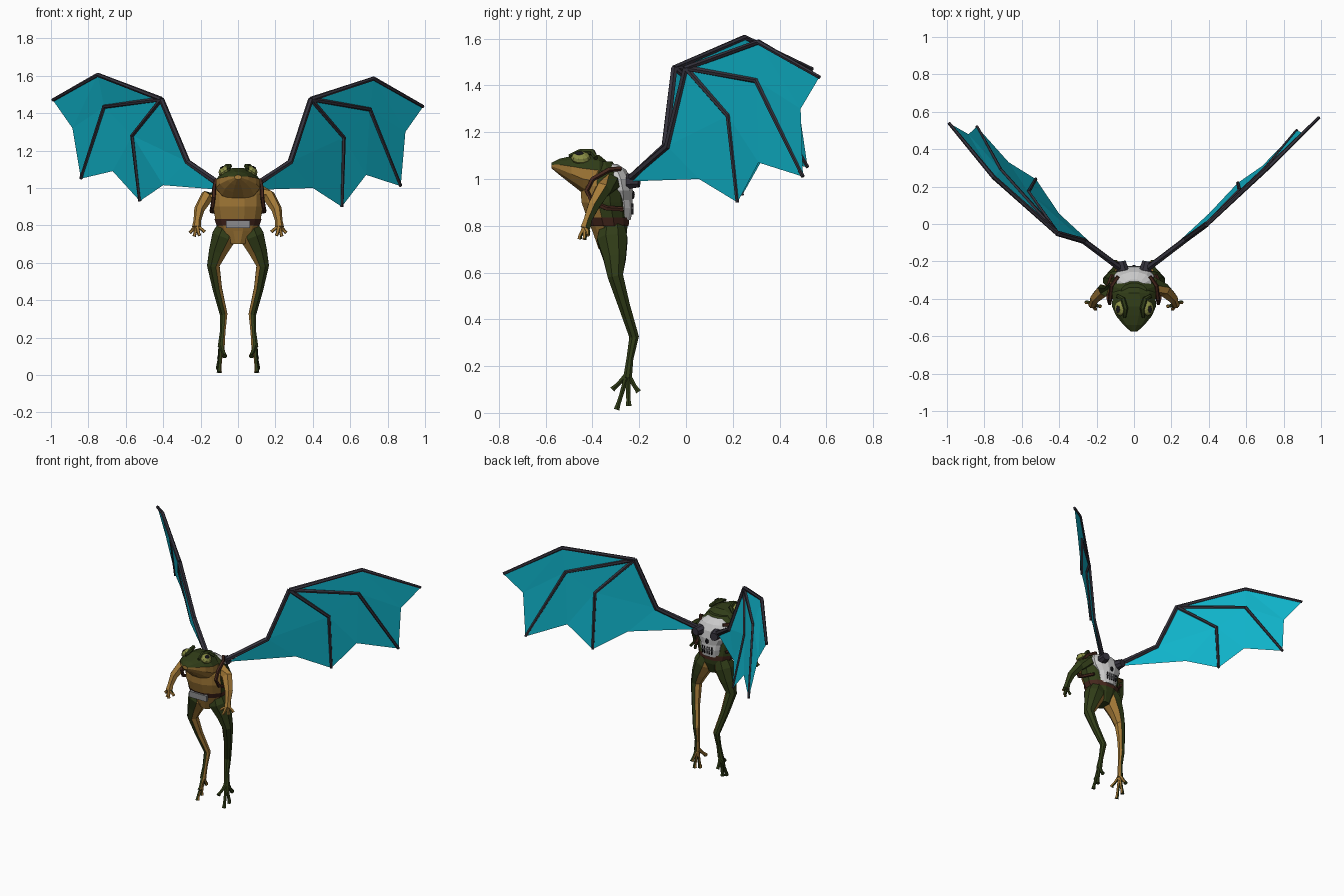
import bpy, bmesh, math
from mathutils import Vector, Matrix

if "Cube" in bpy.data.objects:
    bpy.data.objects.remove(bpy.data.objects["Cube"])

def material(name, rgb):
    m = bpy.data.materials.new(name)
    m.diffuse_color = (*rgb, 1)
    m.use_nodes = True
    m.node_tree.nodes["Principled BSDF"].inputs["Base Color"].default_value = m.diffuse_color
    return m

GREEN = material("dark green skin", (0.030, 0.046, 0.009))
TAN = material("tan belly", (0.38, 0.20, 0.04))
TEAL = material("teal membrane", (0.005, 0.46, 0.60))
BONE = material("charcoal wing bone", (0.035, 0.032, 0.045))
WHITE = material("skull white", (0.58, 0.58, 0.58))
BROWN = material("brown leather", (0.06, 0.02, 0.012))
EYE = material("yellow green eye", (0.25, 0.27, 0.06))
GREY = material("buckle grey", (0.26, 0.26, 0.27))
BLACK = material("near black", (0.008, 0.008, 0.01))

def finish(name, bm, mats, rule=None):
    """Turn a bmesh into an object; rule(normal, centre) picks the second colour."""
    bmesh.ops.recalc_face_normals(bm, faces=bm.faces)
    bm.normal_update()
    if rule:
        for f in bm.faces:
            f.material_index = int(bool(rule(f.normal, f.calc_center_median())))
    me = bpy.data.meshes.new(name)
    bm.to_mesh(me)
    bm.free()
    for m in mats:
        me.materials.append(m)
    ob = bpy.data.objects.new(name, me)
    bpy.context.collection.objects.link(ob)
    return ob

def skin(name, rings, mats, rule=None, caps=True):
    """Bridge a list of equal-length closed rings."""
    bm = bmesh.new()
    vs = [[bm.verts.new(p) for p in r] for r in rings]
    n = len(vs[0])
    for a, b in zip(vs, vs[1:]):
        for i in range(n):
            bm.faces.new((a[i], a[(i + 1) % n], b[(i + 1) % n], b[i]))
    if caps:
        bm.faces.new(vs[0])
        bm.faces.new(vs[-1])
    return finish(name, bm, mats, rule)

def oval(c, u, v, n):
    return [Vector(c) + u * math.cos(2 * math.pi * (i + .5) / n)
            + v * math.sin(2 * math.pi * (i + .5) / n) for i in range(n)]

def stack(name, rows, mats, rule=None, n=12, caps=True):
    """Upright body from rows of (z, y centre, half width, half depth)."""
    return skin(name, [oval((0, y, z), Vector((w, 0, 0)), Vector((0, d, 0)), n)
                       for z, y, w, d in rows], mats, rule, caps)

def tube(name, pts, radii, mats, rule=None, n=6):
    """Faceted limb following pts with a radius at each point."""
    pts = [Vector(p) for p in pts]
    if not isinstance(radii, (list, tuple)):
        radii = [radii] * len(pts)
    rings = []
    for i, (p, r) in enumerate(zip(pts, radii)):
        t = (pts[min(i + 1, len(pts) - 1)] - pts[max(i - 1, 0)]).normalized()
        ref = Vector((1, 0, 0)) if abs(t.x) < .8 else Vector((0, 0, 1))
        u = t.cross(ref).normalized()
        rings.append(oval(p, u * r, t.cross(u) * r, n))
    return skin(name, rings, mats, rule)

def ball(name, c, size, mat, tilt=0, seg=10):
    bm = bmesh.new()
    bmesh.ops.create_uvsphere(bm, u_segments=seg, v_segments=6, radius=1)
    bm.transform(Matrix.Translation(c) @ Matrix.Rotation(tilt, 4, 'Y') @ Matrix.Diagonal((*size, 1)))
    return finish(name, bm, [mat])

def box(name, c, size, mat):
    bm = bmesh.new()
    bmesh.ops.create_cube(bm, size=1)
    bm.transform(Matrix.Translation(c) @ Matrix.Diagonal((*size, 1)))
    return finish(name, bm, [mat])

# Torso: tan in front, green behind
stack("torso", [(.70, -.325, .045, .05), (.77, -.325, .10, .075), (.83, -.335, .125, .09),
                (.90, -.35, .138, .10), (.97, -.355, .138, .10), (1.03, -.355, .12, .085),
                (1.075, -.36, .07, .045)],
      [GREEN, TAN], lambda n, c: n.y < -.3 and c.z < 1.04)

# Head: rows of (y, top, bottom, half width), tan jaw below the mouth
rows = [(-.33, 1.07, .94, .09), (-.37, 1.105, .92, .118), (-.44, 1.11, .935, .122),
        (-.49, 1.10, .975, .10), (-.54, 1.088, 1.015, .058), (-.575, 1.07, 1.045, .018)]
skin("head", [oval((0, y, (a + b) / 2), Vector((w, 0, 0)), Vector((0, 0, (a - b) / 2)), 12)
              for y, a, b, w in rows], [GREEN, TAN],
     lambda n, c: c.z < 1.035 + max(0, -.47 - c.y) * .25 and c.y < -.37)

# Belt and buckle
stack("belt", [(.80, -.33, .119, .088), (.835, -.336, .131, .096)], [BROWN], caps=False)
box("buckle", (0, -.427, .806), (.13, .02, .04), GREY)

# Skull shaped backpack
stack("skull_pack", [(.825, -.275, .065, .04), (.875, -.275, .075, .05), (.91, -.28, .08, .052),
                     (.95, -.285, .108, .06), (1.0, -.295, .112, .062), (1.04, -.31, .095, .055),
                     (1.065, -.325, .055, .03)], [WHITE])
ball("skull_nose", (0, -.227, .932), (.013, .008, .018), BLACK, seg=6)
box("skull_mouth", (0, -.229, .876), (.08, .01, .006), GREY)
for i in range(5):
    box("tooth_gap", (-.034 + .017 * i, -.229, .872), (.004, .01, .048), BLACK)

# Wing joints per side: root, elbow, wrist, outer finger, middle finger, inner finger, membrane edge
WINGS = {
    1: [(.07, -.24, 1.0), (.28, -.08, 1.14), (.39, 0, 1.475), (.725, .31, 1.585), (.99, .57, 1.435),
        (.705, .30, 1.42), (.87, .50, 1.01), (.565, .18, 1.27), (.555, .22, .90),
        (.895, .49, 1.30), (.685, .31, 1.07), (.40, .055, 1.0), (.09, -.23, .99)],
    -1: [(-.07, -.24, 1.0), (-.27, -.09, 1.14), (-.41, -.05, 1.475), (-.75, .25, 1.605),
         (-.99, .54, 1.47), (-.715, .29, 1.435), (-.84, .52, 1.05), (-.565, .17, 1.28),
         (-.525, .24, .93), (-.885, .48, 1.32), (-.67, .33, 1.09), (-.40, .055, 1.015),
         (-.09, -.23, .99)]}
PANELS = [(2, 3, 5), (3, 4, 9), (3, 9, 5), (5, 9, 6), (2, 5, 7), (5, 6, 10), (5, 10, 7),
          (7, 10, 8), (1, 2, 7), (1, 7, 11), (7, 8, 11), (12, 1, 11)]

for s, P in WINGS.items():
    side = "right" if s > 0 else "left"
    # Membrane
    bm = bmesh.new()
    vs = [bm.verts.new(p) for p in P]
    for f in PANELS:
        bm.faces.new([vs[i] for i in f])
    bmesh.ops.delete(bm, geom=[v for v in bm.verts if not v.link_faces], context='VERTS')
    finish(side + "_wing_membrane", bm, [TEAL])
    # Wing bones
    tube(side + "_wing_arm", [P[0], P[1], P[2]], [.018, .016, .015], [BONE])
    for k, ids in enumerate([(2, 3, 4), (2, 5, 6), (2, 7, 8)]):
        tube(f"{side}_wing_finger_{k}", [P[i] for i in ids], [.013, .012, .009], [BONE])
    # Wing socket in the skull eye
    tube(side + "_wing_socket", [(s * .06, -.25, .99), (s * .07, -.20, .99)], [.036, .027], [BONE], n=8)

    # Eye with a dark pupil
    ball(side + "_eye", (s * .072, -.45, 1.09), (.036, .042, .027), EYE, s * .6)
    ball(side + "_pupil", (s * .086, -.457, 1.11), (.013, .021, .005), BLACK, s * .6, 8)
    tube(side + "_brow", [(s * .05, -.50, 1.098), (s * .045, -.45, 1.117), (s * .06, -.40, 1.115),
                         (s * .09, -.385, 1.09)], [.008, .014, .014, .01], [GREEN])

    inner = lambda n, c, s=s: n.x * s < -.15
    front = lambda n, c: n.y < -.1

    # Arm, hand and fingers
    tube(side + "_arm", [(s * .10, -.32, .985), (s * .165, -.355, .955), (s * .207, -.395, .885),
                         (s * .218, -.42, .825), (s * .222, -.43, .79)],
         [.042, .037, .028, .02, .024], [GREEN, TAN], front)
    for k, (x, y, z) in enumerate([(.178, -.44, .765), (.205, -.455, .745), (.235, -.435, .742),
                                   (.258, -.42, .76)]):
        tube(f"{side}_finger_{k}", [(s * .221, -.43, .80), (s * (x * .7 + .0665), y + .002, z + .012),
                                    (s * x, y, z)], [.012, .009, .010], [GREEN, TAN], front, 5)

    # Leg: thigh, knee, shin, long ankle
    tube(side + "_leg", [(s * .055, -.315, .80), (s * .075, -.315, .74), (s * .108, -.305, .66),
                         (s * .132, -.302, .585), (s * .11, -.265, .46), (s * .077, -.222, .325),
                         (s * .082, -.24, .23), (s * .09, -.25, .15)],
         [.055, .07, .052, .036, .027, .022, .016, .02], [GREEN, TAN], inner, 8)
    # Webless toes spread fore and aft
    for k, (x, y, z) in enumerate([(.072, -.315, .10), (.10, -.297, .014), (.105, -.245, .03),
                                   (.098, -.203, .09)]):
        mid = (s * (x * .6 + .036), y * .6 - .10, z * .6 + .064)
        tube(f"{side}_toe_{k}", [(s * .09, -.25, .165), mid, (s * x, y * .85 - .0375, z * .85 + .024),
                                 (s * x, y, z)], [.014, .010, .011, .014], [GREEN, TAN], inner, 6)

    # Shoulder strap looping around the arm
    tube(side + "_shoulder_strap", [(s * .085, -.28, 1.045), (s * .12, -.33, 1.04),
                                    (s * .128, -.40, 1.0), (s * .13, -.425, .95),
                                    (s * .137, -.40, .90), (s * .142, -.34, .875),
                                    (s * .115, -.27, .87)], .011, [BROWN], n=5)
